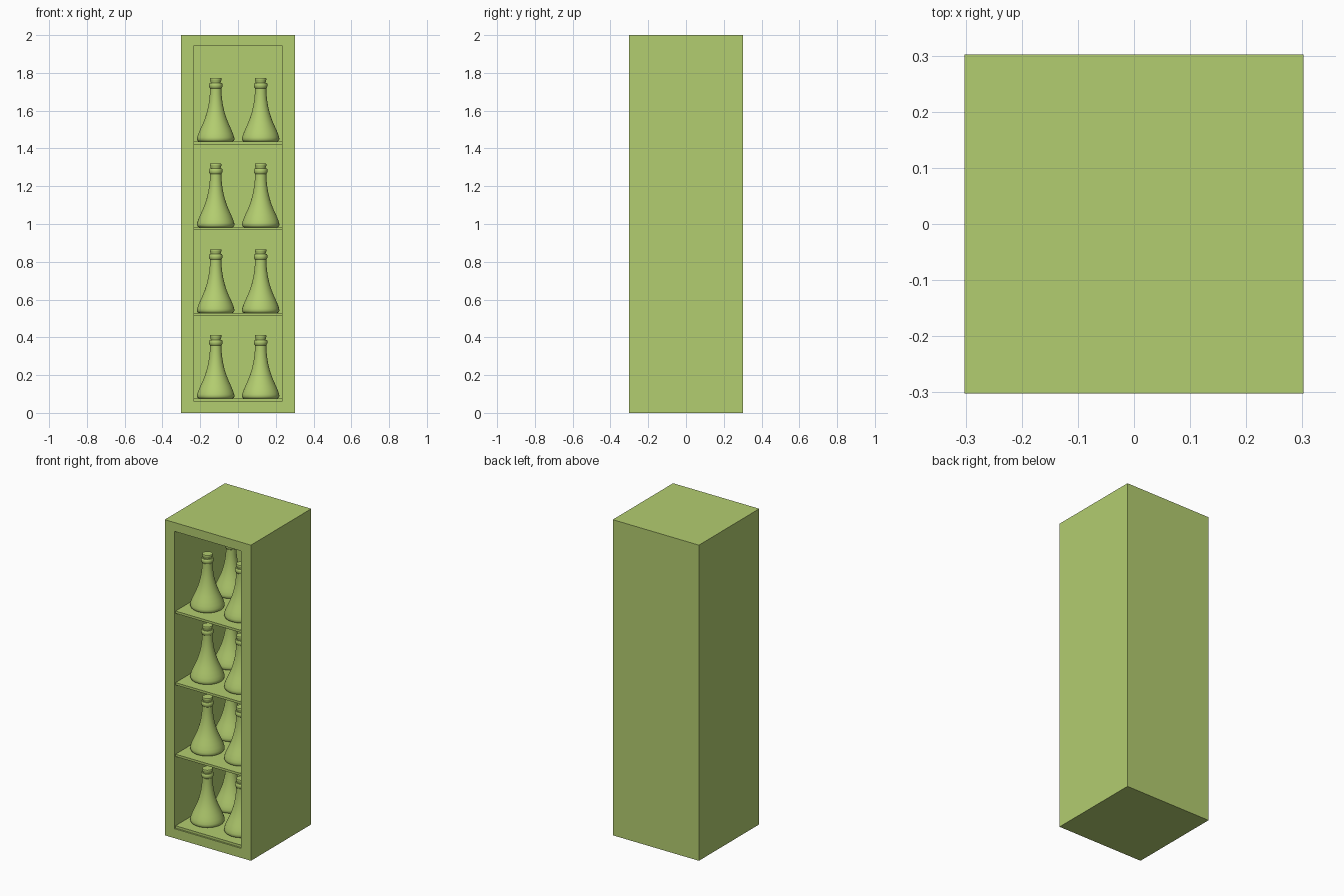
import bpy, bmesh, math

if "Cube" in bpy.data.objects:
    bpy.data.objects.remove(bpy.data.objects["Cube"])

HALF, HEIGHT = 0.302, 2.0
OPEN_X, OPEN_Z0, OPEN_Z1 = 0.233, 0.06, 1.944
BACK_Y = 0.235
SHELF_T = 0.015
LEVELS = [0.075 + 0.4535 * i for i in range(4)]

green = bpy.data.materials.new("green")
green.diffuse_color = (0.45, 0.61, 0.16, 1)
green.use_nodes = True
green.node_tree.nodes["Principled BSDF"].inputs["Base Color"].default_value = green.diffuse_color


def finish(name, bm):
    mesh = bpy.data.meshes.new(name)
    bmesh.ops.recalc_face_normals(bm, faces=bm.faces)
    bm.to_mesh(mesh)
    bm.free()
    mesh.materials.append(green)
    obj = bpy.data.objects.new(name, mesh)
    bpy.context.collection.objects.link(obj)
    return obj


def box_bmesh(x0, x1, y0, y1, z0, z1):
    bm = bmesh.new()
    bmesh.ops.create_cube(bm, size=1)
    for v in bm.verts:
        v.co = (x1 if v.co.x > 0 else x0,
                y1 if v.co.y > 0 else y0,
                z1 if v.co.z > 0 else z0)
    return bm


# Cabinet: a box whose front face is inset and pushed back into a niche
bm = box_bmesh(-HALF, HALF, -HALF, HALF, 0, HEIGHT)
bm.normal_update()
front = min(bm.faces, key=lambda f: f.calc_center_median().y)
bmesh.ops.inset_region(bm, faces=[front], thickness=0.05)
for v in front.verts:
    v.co.x = math.copysign(OPEN_X, v.co.x)
    v.co.z = OPEN_Z1 if v.co.z > 1 else OPEN_Z0
niche = bmesh.ops.extrude_face_region(bm, geom=[front])["geom"]
bmesh.ops.delete(bm, geom=[front], context='FACES_ONLY')
for v in niche:
    if isinstance(v, bmesh.types.BMVert):
        v.co.y = BACK_Y
finish("cabinet", bm)

# Shelves
for i, z in enumerate(LEVELS):
    finish(f"shelf_{i + 1}",
           box_bmesh(-OPEN_X, OPEN_X, -HALF + 0.01, BACK_Y, z - SHELF_T, z))


def lathe(name, profile, steps=40):
    bm = bmesh.new()
    verts = [bm.verts.new((r, 0, z)) for r, z in profile]
    edges = [bm.edges.new(pair) for pair in zip(verts, verts[1:])]
    bmesh.ops.spin(bm, geom=verts + edges, cent=(0, 0, 0), axis=(0, 0, 1),
                   angle=2 * math.pi, steps=steps)
    bmesh.ops.remove_doubles(bm, verts=bm.verts, dist=0.0002)
    obj = finish(name, bm)
    bpy.ops.object.select_all(action='DESELECT')
    obj.select_set(True)
    bpy.context.view_layer.objects.active = obj
    bpy.ops.object.shade_smooth_by_angle(angle=math.radians(40))
    return obj


# Flask and stopper profiles (radius, height)
FLASK = [(0, 0), (0.088, 0), (0.095, 0.004), (0.099, 0.012), (0.098, 0.024),
         (0.092, 0.042), (0.082, 0.066), (0.069, 0.094), (0.057, 0.124),
         (0.047, 0.156), (0.039, 0.190), (0.034, 0.222), (0.031, 0.252),
         (0.030, 0.283), (0.034, 0.288), (0.036, 0.297), (0.035, 0.308),
         (0.032, 0.312), (0, 0.312)]
STOPPER = [(0, 0.305), (0.025, 0.305), (0.027, 0.318), (0.030, 0.327),
           (0.031, 0.333), (0.029, 0.337), (0, 0.337)]
flask = lathe("flask", FLASK)
stopper = lathe("stopper", STOPPER)

# Four bottles on each shelf
first = True
for z in LEVELS:
    for x in (-0.118, 0.12):
        for y in (-0.138, 0.1):
            for part in (flask, stopper):
                obj = part
                if not first:
                    obj = part.copy()
                    bpy.context.collection.objects.link(obj)
                obj.location = (x, y, z)
            first = False
